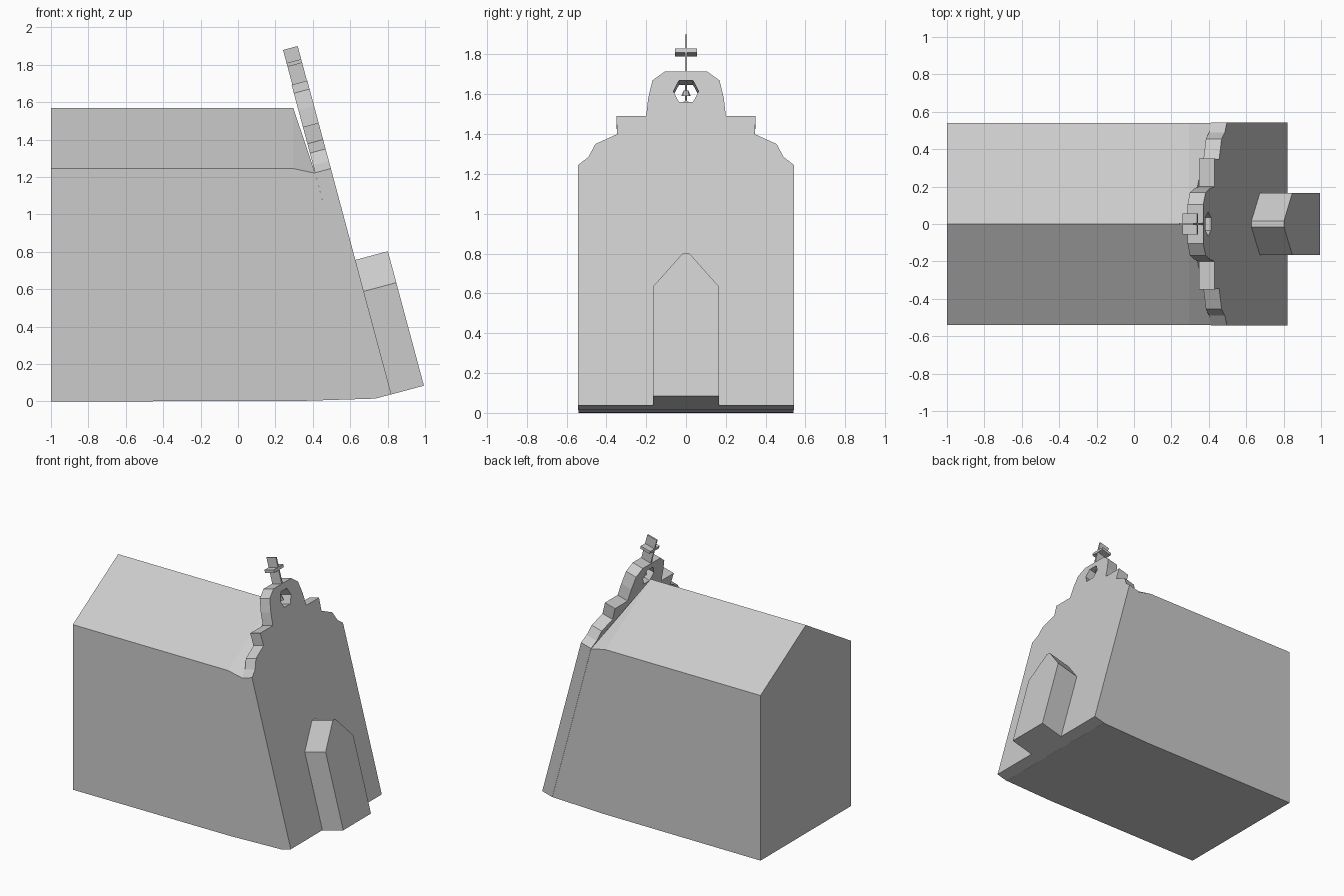
import bpy, bmesh, math
from mathutils import Matrix, Vector

if "Cube" in bpy.data.objects:
    bpy.data.objects.remove(bpy.data.objects["Cube"])

TILT = math.radians(15)
S, C = math.sin(TILT), math.cos(TILT)
# leaning frame of the facade: local x = world y, local y = up the wall, local z = outward
ORIGIN = Vector((0.82, 0, 0.038))
FRAME = Matrix(((0, -S, C, ORIGIN.x), (1, 0, 0, 0), (0, C, S, ORIGIN.z), (0, 0, 0, 1)))


def finish(name, bm):
    bmesh.ops.recalc_face_normals(bm, faces=bm.faces)
    me = bpy.data.meshes.new(name)
    bm.to_mesh(me)
    bm.free()
    ob = bpy.data.objects.new(name, me)
    bpy.context.collection.objects.link(ob)
    return ob


def leaning(name, half, d0, d1):
    """Half outline (y, height of front edge), extruded along the lean and mirrored."""
    bm = bmesh.new()
    for sign in (1, -1):
        rings = [[bm.verts.new(FRAME @ Vector((sign * y, (z - ORIGIN.z - d1 * S) / C, d)))
                  for y, z in half] for d in (d0, d1)]
        bm.faces.new(rings[0])
        bm.faces.new(rings[1])
        n = len(half)
        for i in range(n):
            j = (i + 1) % n
            if half[i][0] == 0 and half[j][0] == 0:
                continue  # open seam on the centre line
            bm.faces.new((rings[0][i], rings[0][j], rings[1][j], rings[1][i]))
    bmesh.ops.remove_doubles(bm, verts=bm.verts, dist=1e-5)
    return finish(name, bm)


# hall with pitched roof and the sloped fill behind the facade
bm = bmesh.new()
side = [(-1, 0), (0.32, 0.002), (0.737, 0.015), (0.413, 1.22), (0.295, 1.245), (-1, 1.245)]
L = [bm.verts.new((x, -0.54, z)) for x, z in side]
R = [bm.verts.new((x, 0.54, z)) for x, z in side]
rear, front = bm.verts.new((-1, 0, 1.57)), bm.verts.new((0.295, 0, 1.57))
for ring in (L, R):
    bm.faces.new(ring)
    bm.faces.new((ring[4], ring[5], rear, front))
    bm.faces.new((ring[3], ring[4], front))
for i in range(3):
    bm.faces.new((L[i], L[i + 1], R[i + 1], R[i]))
bm.faces.new((L[3], R[3], front))
bm.faces.new((L[0], L[5], rear, R[5], R[0]))
finish("hall", bm)

# stepped facade with bell opening
leaning("facade", [(0, 0.038), (0.542, 0.038), (0.542, 1.245), (0.49, 1.285), (0.455, 1.35),
                   (0.345, 1.40), (0.35, 1.49), (0.2, 1.49), (0.19, 1.58), (0.168, 1.67),
                   (0.105, 1.715), (0, 1.715), (0, 1.67), (0.035, 1.67), (0.064, 1.615),
                   (0.035, 1.56), (0, 1.56)], -0.087, 0)

# porch
leaning("porch", [(0, 0.084), (0.165, 0.084), (0.165, 0.635), (0.015, 0.803), (0, 0.803)],
        -0.005, 0.18)

# cross
leaning("cross_post", [(0, 1.70), (0.006, 1.70), (0.006, 1.9), (0, 1.9)], -0.083, -0.002)
leaning("cross_bar", [(0, 1.81), (0.056, 1.81), (0.056, 1.83), (0, 1.83)], -0.083, -0.002)

# bell, hanger and clapper
bm = bmesh.new()
for r1, r2, depth, z in ((0.024, 0.011, 0.03, 1.605), (0.004, 0.004, 0.05, 1.642),
                         (0.005, 0.005, 0.025, 1.58)):
    bmesh.ops.create_cone(bm, cap_ends=True, segments=8, radius1=r1, radius2=r2, depth=depth,
                          matrix=Matrix.Translation((0.354, 0, z)))
finish("bell", bm)
